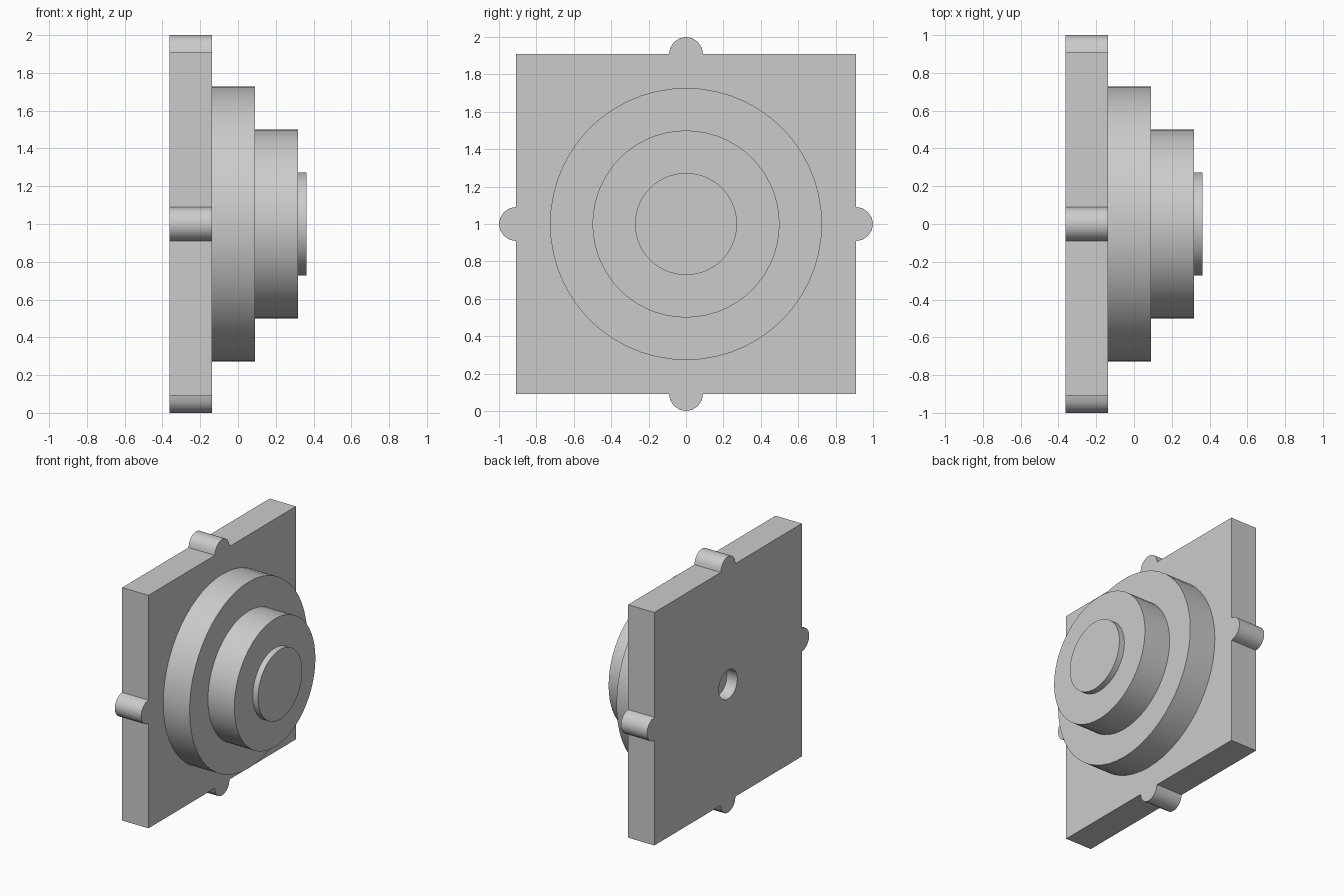
import bpy, bmesh
from math import sin, cos, pi, radians
from mathutils import Vector, Matrix

if "Cube" in bpy.data.objects:
    bpy.data.objects.remove(bpy.data.objects["Cube"], do_unlink=True)

U = 1 / 11                      # module: the plate is 20 units square
BACK, FACE = -4 * U, -1.5 * U   # x of the plate's two faces
CENTRE = Vector((0, 0, 1))

grey = bpy.data.materials.new("plain grey")
grey.use_nodes = True
grey.diffuse_color = (0.6, 0.6, 0.6, 1)
grey.node_tree.nodes["Principled BSDF"].inputs["Base Color"].default_value = (0.6, 0.6, 0.6, 1)


def make_object(name, bm):
    bmesh.ops.recalc_face_normals(bm, faces=bm.faces)
    mesh = bpy.data.meshes.new(name)
    bm.to_mesh(mesh)
    bm.free()
    mesh.materials.append(grey)
    obj = bpy.data.objects.new(name, mesh)
    bpy.context.collection.objects.link(obj)
    return obj


def select_only(obj):
    bpy.ops.object.select_all(action="DESELECT")
    obj.select_set(True)
    bpy.context.view_layer.objects.active = obj


def smooth(obj):
    select_only(obj)
    bpy.ops.object.shade_smooth_by_angle(angle=radians(30))


def prism(name, outline, x0, x1):
    """Extrude a closed (y, z) outline along x."""
    bm = bmesh.new()
    face = bm.faces.new([bm.verts.new((x0, y, z + 1)) for y, z in outline])
    new = bmesh.ops.extrude_face_region(bm, geom=[face])["geom"]
    verts = [v for v in new if isinstance(v, bmesh.types.BMVert)]
    bmesh.ops.translate(bm, verts=verts, vec=(x1 - x0, 0, 0))
    return make_object(name, bm)


# Square plate outline with a half-round lug in the middle of each side
STEPS = 8
side = [(10 * U, -10 * U)]
for i in range(STEPS + 1):
    a = -pi / 2 + pi * i / STEPS
    side.append((10 * U + U * cos(a), U * sin(a)))
outline = []
for quarter in range(4):
    turn = Matrix.Rotation(quarter * pi / 2, 2)
    outline += [tuple(turn @ Vector(p)) for p in side]
plate = prism("square_plate_with_lugs", outline, BACK, FACE)

# Shallow round socket in the back of the plate
ring = [2 * pi * i / 32 for i in range(32)]
radius = 1.25 * U
cutter = prism("socket_cutter", [(radius * cos(a), radius * sin(a)) for a in ring],
               BACK - U, BACK + U)
cutter.hide_render = True
cut = plate.modifiers.new("socket", "BOOLEAN")
cut.operation = "DIFFERENCE"
cut.solver = "EXACT"
cut.object = cutter
select_only(plate)
bpy.ops.object.modifier_apply(modifier=cut.name)
bpy.data.objects.remove(cutter, do_unlink=True)
smooth(plate)

# Three stacked round steps, turned from one stepped profile
profile = [(FACE, 8), (U, 8), (U, 5.5), (3.5 * U, 5.5), (3.5 * U, 3), (4 * U, 3), (4 * U, 0)]
bm = bmesh.new()
verts = [bm.verts.new(CENTRE + Vector((x, 0, r * U))) for x, r in profile]
edges = [bm.edges.new(pair) for pair in zip(verts, verts[1:])]
bmesh.ops.spin(bm, geom=verts + edges, cent=CENTRE, axis=(1, 0, 0),
               angle=2 * pi, steps=56, use_merge=True)
bmesh.ops.remove_doubles(bm, verts=bm.verts, dist=0.0001)
smooth(make_object("stepped_round_boss", bm))
